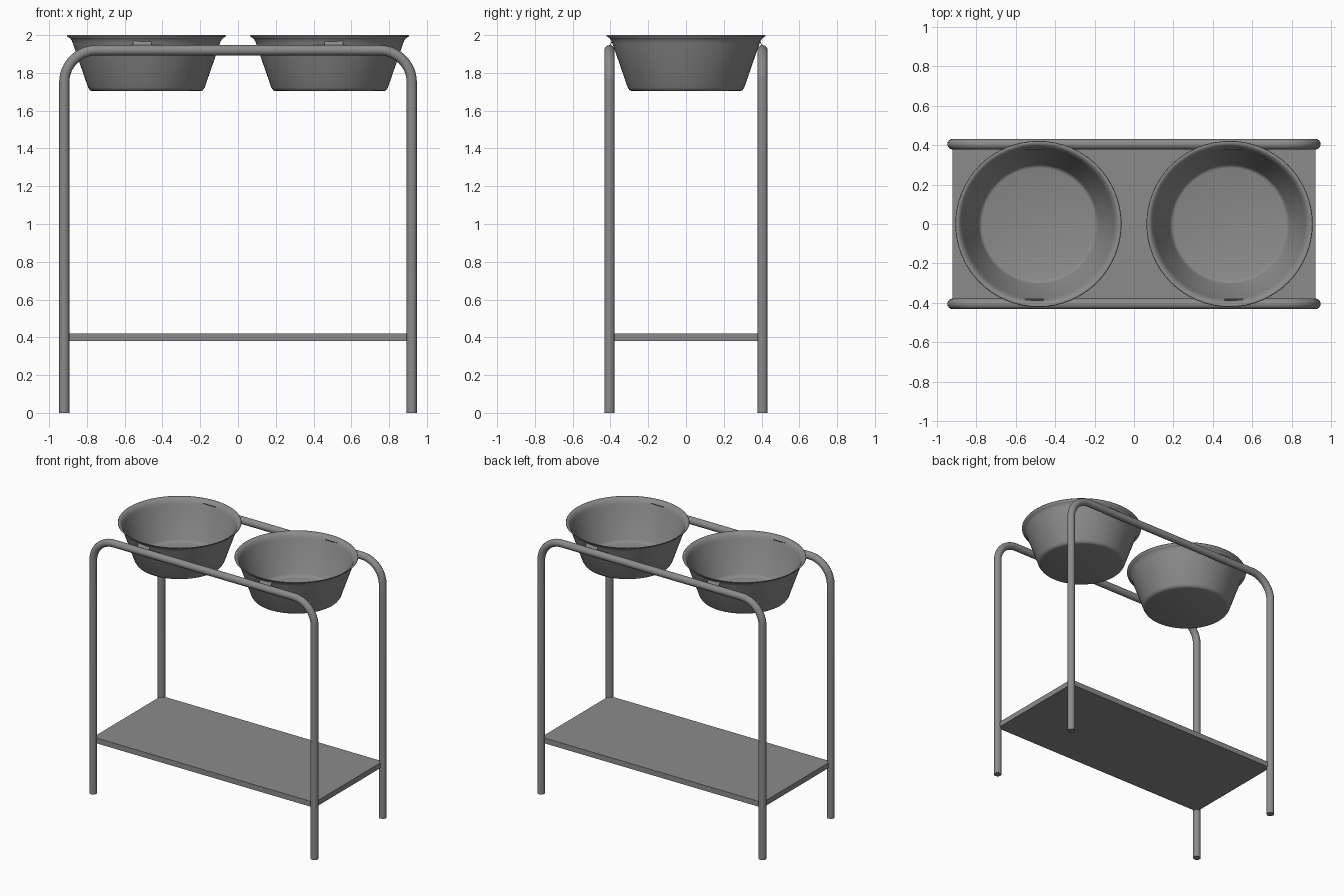
import bpy, bmesh, math
from mathutils import Vector

cube = bpy.data.objects.get("Cube")
if cube:
    bpy.data.objects.remove(cube, do_unlink=True)

metal = bpy.data.materials.new("grey_metal")
metal.use_nodes = True
GREY = (0.26, 0.26, 0.26, 1)
metal.diffuse_color = GREY
metal.node_tree.nodes["Principled BSDF"].inputs["Base Color"].default_value = GREY

LEG_X, RAIL_Y, RAIL_Z, TUBE = 0.92, 0.405, 1.92, 0.027
BEND, BOWL_X = 0.17, 0.485


def activate(obj):
    bpy.ops.object.select_all(action='DESELECT')
    obj.select_set(True)
    bpy.context.view_layer.objects.active = obj


def add(name, data):
    obj = bpy.data.objects.new(name, data)
    bpy.context.collection.objects.link(obj)
    data.materials.append(metal)
    return obj


def smooth(obj, angle=40):
    activate(obj)
    bpy.ops.object.shade_smooth_by_angle(angle=math.radians(angle))


# Bent tube: two legs joined by a top rail with rounded corners
def tube_frame(name, y):
    right = [Vector((LEG_X, y, 0))]
    for i in range(13):
        a = math.pi / 2 * i / 12
        right.append(Vector((LEG_X - BEND + BEND * math.cos(a), y,
                             RAIL_Z - BEND + BEND * math.sin(a))))
    path = right + [Vector((-p.x, p.y, p.z)) for p in reversed(right)]
    curve = bpy.data.curves.new(name, 'CURVE')
    curve.dimensions = '3D'
    curve.bevel_depth = TUBE
    curve.bevel_resolution = 6
    curve.use_fill_caps = True
    spline = curve.splines.new('POLY')
    spline.points.add(len(path) - 1)
    for point, co in zip(spline.points, path):
        point.co = (*co, 1)
    obj = add(name, curve)
    activate(obj)
    bpy.ops.object.convert(target='MESH')
    smooth(bpy.context.object)


# Bowl: lathed profile given a thin wall
def bowl(name, x):
    profile = [(0, 1.706), (0.285, 1.706), (0.297, 1.71), (0.306, 1.724),
               (0.386, 1.955), (0.392, 1.972), (0.402, 1.985), (0.42, 1.997)]
    bm = bmesh.new()
    verts = [bm.verts.new((r, 0, z)) for r, z in profile]
    edges = [bm.edges.new(pair) for pair in zip(verts, verts[1:])]
    bmesh.ops.spin(bm, geom=verts + edges, cent=(0, 0, 0), axis=(0, 0, 1),
                   angle=math.tau, steps=64, use_duplicate=False)
    bmesh.ops.remove_doubles(bm, verts=bm.verts, dist=0.0005)
    bmesh.ops.recalc_face_normals(bm, faces=bm.faces)
    mesh = bpy.data.meshes.new(name)
    bm.to_mesh(mesh)
    bm.free()
    obj = add(name, mesh)
    obj.location.x = x
    wall = obj.modifiers.new("wall", 'SOLIDIFY')
    wall.thickness = 0.006
    wall.offset = 0
    smooth(obj)


# Small sloping tab that rests the bowl on the rail
def tab(name, x, side):
    bm = bmesh.new()
    rows = [(0.382, 1.978), (0.396, 1.962), (0.404, 1.944)]
    grid = [[bm.verts.new((x + dx, side * y, z)) for dx in (-0.048, 0.048)]
            for y, z in rows]
    for a, b in zip(grid, grid[1:]):
        bm.faces.new((a[0], a[1], b[1], b[0]))
    bmesh.ops.recalc_face_normals(bm, faces=bm.faces)
    mesh = bpy.data.meshes.new(name)
    bm.to_mesh(mesh)
    bm.free()
    obj = add(name, mesh)
    obj.modifiers.new("sheet", 'SOLIDIFY').thickness = 0.004


for label, s in (("front", -1), ("back", 1)):
    tube_frame(label + "_tube_frame", s * RAIL_Y)

for label, s in (("left", 1), ("right", -1)):
    bowl(label + "_bowl", s * BOWL_X)
    for end, side in (("front", -1), ("back", 1)):
        tab(f"{label}_{end}_tab", s * (BOWL_X + 0.022), side)

# Lower shelf, its corners meeting the leg centres
bm = bmesh.new()
bmesh.ops.create_cube(bm, size=1)
bmesh.ops.scale(bm, vec=(2 * LEG_X, 2 * RAIL_Y, 0.04), verts=bm.verts)
bmesh.ops.translate(bm, vec=(0, 0, 0.4), verts=bm.verts)
shelf_mesh = bpy.data.meshes.new("shelf")
bm.to_mesh(shelf_mesh)
bm.free()
add("shelf", shelf_mesh)
